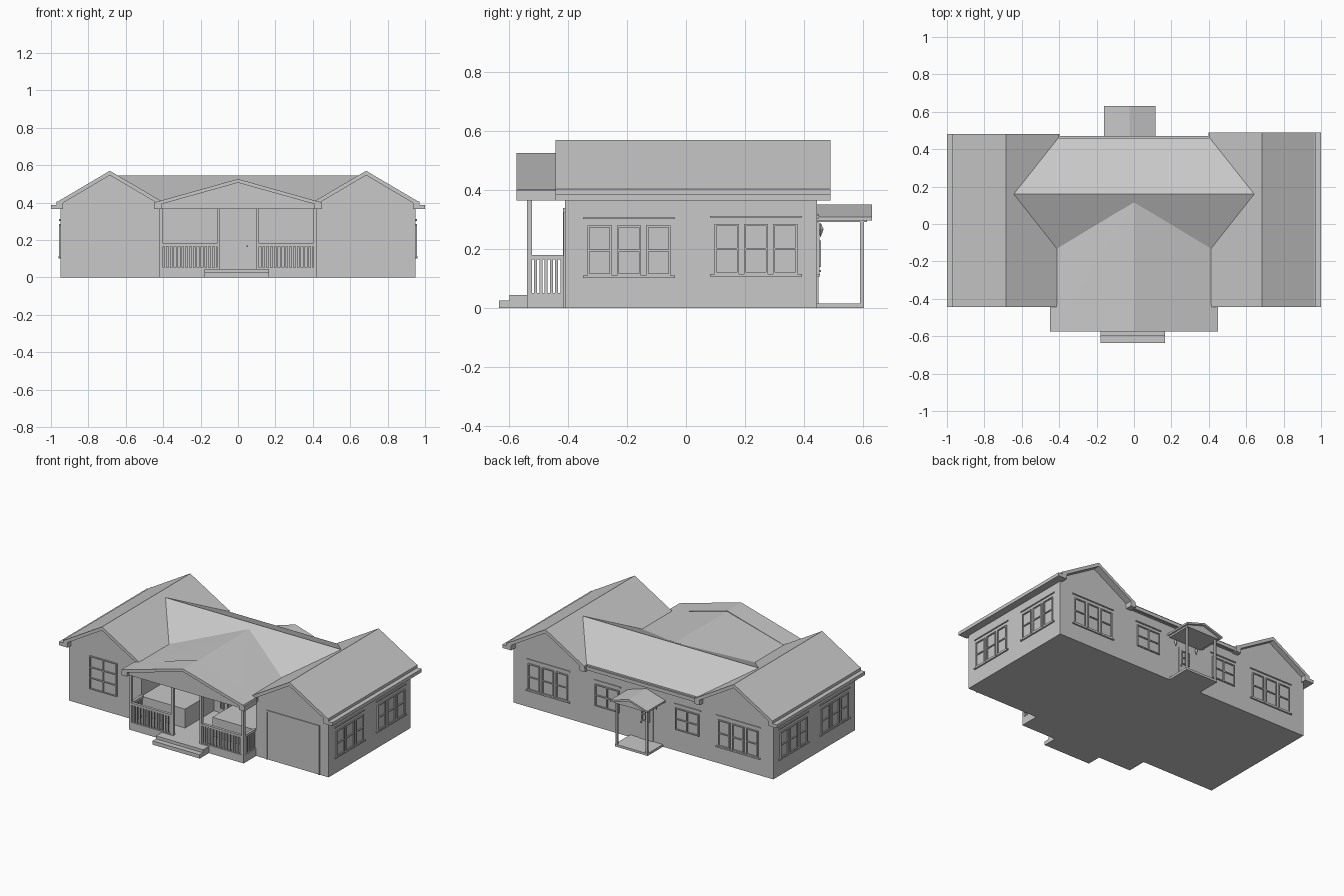
import bpy, bmesh
from mathutils import Vector

cube = bpy.data.objects.get("Cube")
if cube:
    bpy.data.objects.remove(cube, do_unlink=True)

grey = bpy.data.materials.new("plain grey")
grey.use_nodes = True
COLOUR = (0.58, 0.58, 0.58, 1)
grey.diffuse_color = COLOUR
grey.node_tree.nodes["Principled BSDF"].inputs["Base Color"].default_value = COLOUR


def finish(name, bm):
    bmesh.ops.recalc_face_normals(bm, faces=bm.faces)
    mesh = bpy.data.meshes.new(name)
    bm.to_mesh(mesh)
    bm.free()
    mesh.materials.append(grey)
    obj = bpy.data.objects.new(name, mesh)
    bpy.context.collection.objects.link(obj)
    return obj


def boxes(name, items):
    """One object from boxes given as (x0, x1, y0, y1, z0, z1)."""
    bm = bmesh.new()
    for x0, x1, y0, y1, z0, z1 in items:
        verts = bmesh.ops.create_cube(bm, size=1)["verts"]
        for v in verts:
            v.co = Vector((x1 if v.co.x > 0 else x0,
                           y1 if v.co.y > 0 else y0,
                           z1 if v.co.z > 0 else z0))
    return finish(name, bm)


def extrude(name, points, step):
    """Closed polygon pushed along a vector."""
    bm = bmesh.new()
    face = bm.faces.new([bm.verts.new(p) for p in points])
    out = bmesh.ops.extrude_face_region(bm, geom=[face])["geom"]
    bmesh.ops.translate(bm, vec=step, verts=[v for v in out if isinstance(v, bmesh.types.BMVert)])
    return finish(name, bm)


def hull(name, points):
    bm = bmesh.new()
    for p in points:
        bm.verts.new(p)
    res = bmesh.ops.convex_hull(bm, input=bm.verts)
    bmesh.ops.delete(bm, geom=[v for v in bm.verts if not v.link_faces], context="VERTS")
    return finish(name, bm)


def chevron(name, cx, half, peak, eave, thick, y0, y1):
    """Gable roof shell with its ridge along y."""
    pts = [(cx - half, y0, eave), (cx, y0, peak), (cx + half, y0, eave),
           (cx + half, y0, eave - thick), (cx, y0, peak - thick), (cx - half, y0, eave - thick)]
    return extrude(name, pts, (0, y1 - y0, 0))


def on_wall(axis, sign, wall, a0, a1, z0, z1, depth):
    """Thin box standing out from a wall that faces sign * axis."""
    d0, d1 = sorted((wall - sign * 0.002, wall + sign * depth))
    return (d0, d1, a0, a1, z0, z1) if axis == "x" else (a0, a1, d0, d1, z0, z1)


def window(axis, sign, wall, a0, a1, z0, z1, rows=2, cols=1):
    """Frame bars, glazing bars and a thin pane."""
    t, put = 0.007, []

    def add(*span, depth=0.008):
        put.append(on_wall(axis, sign, wall, *span, depth))
    add(a0, a1, z0, z1, depth=0.001)
    for i in range(rows + 1):
        z = z0 + (z1 - z0 - t) * i / rows
        add(a0, a1, z, z + t)
    for i in range(cols + 1):
        a = a0 + (a1 - a0 - t) * i / cols
        add(a, a + t, z0, z1)
    return put


def triple(axis, sign, wall, a0, a1, z0, z1):
    """Three sashes with a sill and a head trim."""
    pitch = (a1 - a0 + 0.017) / 3
    put = []
    for i in range(3):
        a = a0 + pitch * i
        put += window(axis, sign, wall, a, a + pitch - 0.017, z0, z1)
    put.append(on_wall(axis, sign, wall, a0 - 0.015, a1 + 0.015, z0 - 0.008, z0, 0.01))
    put.append(on_wall(axis, sign, wall, a0 - 0.015, a1 + 0.015, z1 + 0.022, z1 + 0.028, 0.006))
    return put


FRONT, BACK, SIDE, INNER, RECESS = -0.41, 0.445, 0.95, 0.42, -0.11

# Walls with the porch recess at the front
plan = [(-SIDE, FRONT), (-INNER, FRONT), (-INNER, RECESS), (INNER, RECESS),
        (INNER, FRONT), (SIDE, FRONT), (SIDE, BACK), (-SIDE, BACK)]
extrude("walls", [(x, y, 0) for x, y in plan], (0, 0, 0.37))

# Two gabled wings
for side, back, label in ((-1, 0.48, "left_end"), (1, 0.49, "right_end")):
    cx = side * 0.685
    gable = [(cx - 0.265, FRONT, 0.36), (cx + 0.265, FRONT, 0.36),
             (cx + 0.265, FRONT, 0.392), (cx, FRONT, 0.55), (cx - 0.265, FRONT, 0.392)]
    extrude(label + "_gable", gable, (0, BACK - FRONT, 0))
    chevron(label + "_roof", cx, 0.28, 0.57, 0.405, 0.024, -0.443, back)
    eaves = []
    for s in (-1, 1):
        inner, mid = cx + s * 0.25, cx + s * 0.285
        outer = cx + s * (0.315 if s == side else 0.288)
        for a, z0, z1 in ((mid, 0.365, 0.405), (outer, 0.365, 0.387)):
            x0, x1 = sorted((inner, a))
            eaves.append((x0, x1, -0.443, back, z0, z1))
    boxes(label + "_eaves", eaves)

# Central roof dying into both wings
hull("main_roof", [(s * 0.645, 0.16, 0.545) for s in (-1, 1)] +
     [(s * 0.415, y, z) for s in (-1, 1) for y, z in ((-0.13, 0.41), (-0.13, 0.37), (0.46, 0.405), (0.46, 0.37))])
boxes("back_gutter", [(-0.41, 0.41, 0.44, 0.47, 0.372, 0.395)])

# Porch roof, ceiling and front trim
hull("porch_roof", [(0, 0.115, 0.525), (0, -0.55, 0.52)] +
     [(s * INNER, y, z) for s in (-1, 1) for y in (-0.13, -0.55) for z in (0.365, 0.407)])
chevron("porch_roof_shell", 0, 0.44, 0.526, 0.403, 0.02, -0.575, -0.43)
boxes("porch_eaves", [(min(s * 0.41, s * 0.45), max(s * 0.41, s * 0.45), -0.575, -0.443, 0.365, 0.4)
                      for s in (-1, 1)])

# Porch deck, side ledges and steps
boxes("porch_deck", [(-INNER, INNER, -0.54, RECESS, 0, 0.045)])
boxes("porch_ledges", [(-INNER, -0.1, FRONT, RECESS, 0.04, 0.17), (0.1, INNER, FRONT, RECESS, 0.04, 0.17)])
boxes("front_steps", [(-0.18, 0.165, -0.635, -0.54, 0, 0.025), (-0.18, 0.165, -0.6, -0.54, 0.02, 0.045)])

# Porch posts and railings
boxes("porch_posts", [(x - 0.009, x + 0.009, -0.54, -0.522, 0.04, 0.37) for x in (-0.411, -0.104, 0.104, 0.411)])
rails = []
for s in (-1, 1):
    x0, x1 = sorted((s * 0.11, s * 0.405))
    for z0, z1 in ((0.165, 0.18), (0.045, 0.052)):
        rails.append((x0, x1, -0.54, -0.522, z0, z1))
        a, b = sorted((s * 0.402, s * INNER))
        rails.append((a, b, -0.54, FRONT, z0, z1))
    for i in range(14):
        x = x0 + 0.012 + i * 0.0205
        rails.append((x, x + 0.011, -0.536, -0.526, 0.05, 0.168))
    for i in range(6):
        y = -0.516 + i * 0.018
        x = s * 0.411
        rails.append((x - 0.005, x + 0.005, y, y + 0.01, 0.05, 0.168))
boxes("porch_railings", rails)

# Front door and porch windows
door = [on_wall("y", -1, RECESS, -0.065, 0.065, 0.045, 0.2, 0.006)]
for x in (-0.045, 0.005):
    door += window("y", -1, RECESS - 0.006, x, x + 0.027, 0.08, 0.15, 1)
door.append((0.045, 0.053, -0.128, RECESS, 0.162, 0.17))
boxes("front_door", door)
porch_windows = []
for x in (-0.36, -0.27, 0.19, 0.275):
    porch_windows += window("y", -1, RECESS, x, x + 0.07, 0.1, 0.225)
boxes("porch_windows", porch_windows)

# Front window and garage door
boxes("front_window", window("y", -1, FRONT, -0.795, -0.595, 0.12, 0.34, 3, 2))
boxes("garage_door", [on_wall("y", -1, FRONT, 0.505, 0.875, 0, 0.315, 0.001),
                      on_wall("y", -1, FRONT, 0.495, 0.505, 0, 0.325, 0.006),
                      on_wall("y", -1, FRONT, 0.875, 0.885, 0, 0.325, 0.006),
                      on_wall("y", -1, FRONT, 0.495, 0.885, 0.315, 0.325, 0.006)])

# Side and back windows
for s, label in ((-1, "left_end"), (1, "right_end")):
    boxes(label + "_side_windows", triple("x", s, s * SIDE, -0.335, -0.052, 0.11, 0.28) +
          triple("x", s, s * SIDE, 0.097, 0.378, 0.115, 0.285))
    a0, a1 = sorted((s * 0.55, s * 0.84))
    boxes(label + "_back_windows", triple("y", 1, BACK, a0, a1, 0.115, 0.29))
back = []
for a0, a1 in ((-0.41, -0.235), (0.175, 0.35)):
    back += window("y", 1, BACK, a0, a1, 0.14, 0.285, 2, 2)
    back.append(on_wall("y", 1, BACK, a0 - 0.01, a1 + 0.01, 0.305, 0.312, 0.006))
boxes("small_back_windows", back)

# Back stoop with its canopy, door and lanterns
MID = -0.023
boxes("back_stoop", [(MID - 0.12, MID + 0.12, 0.44, 0.605, 0, 0.015)])
boxes("stoop_posts", [(MID + s * 0.11 - 0.007, MID + s * 0.11 + 0.007, 0.59, 0.604, 0.01, 0.3) for s in (-1, 1)])
chevron("canopy_roof", MID, 0.137, 0.352, 0.31, 0.012, 0.44, 0.632)
canopy = [(MID - 0.12, 0.44, 0.292), (MID + 0.12, 0.44, 0.292),
          (MID + 0.12, 0.44, 0.306), (MID, 0.44, 0.342), (MID - 0.12, 0.44, 0.306)]
extrude("canopy_body", canopy, (0, 0.175, 0))
boxes("back_door", [on_wall("y", 1, BACK, MID - 0.05, MID + 0.05, 0.015, 0.25, 0.005),
                    (MID + 0.03, MID + 0.038, BACK, 0.458, 0.122, 0.13)] +
      window("y", 1, 0.45, MID - 0.03, MID + 0.03, 0.14, 0.23, 2, 2))
for s in (-1, 1):
    x = MID + s * 0.08
    hull("lantern", [(x, 0.457, 0.24), (x, 0.457, 0.29)] +
         [(x + dx, 0.457 + dy, 0.268) for dx, dy in ((0.01, 0), (-0.01, 0), (0, 0.01), (0, -0.01))])
